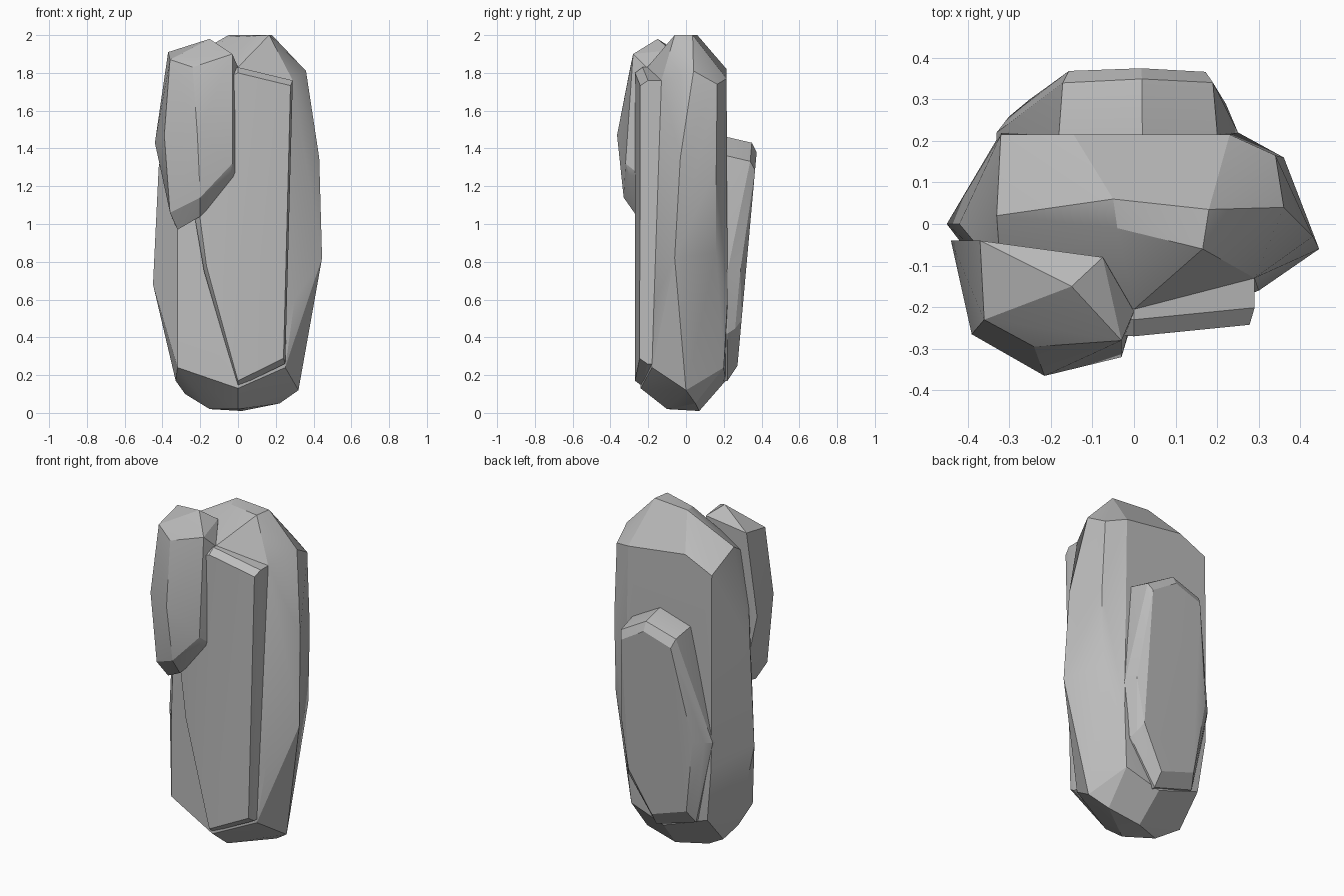
import bpy
import bmesh
import math
from mathutils import Vector

cube = bpy.data.objects.get("Cube")
if cube:
    bpy.data.objects.remove(cube, do_unlink=True)

# One plain stone colour
stone = bpy.data.materials.new("grey_stone")
stone.use_nodes = True
colour = (.5, .5, .5, 1)
stone.diffuse_color = colour
stone.node_tree.nodes["Principled BSDF"].inputs["Base Color"].default_value = colour


def chunk(name, points, smooth_angle=22):
    """A faceted stone chunk: the convex hull of its corner points."""
    bm = bmesh.new()
    for point in points:
        bm.verts.new(point)
    hull = bmesh.ops.convex_hull(bm, input=bm.verts)
    loose = [v for v in bm.verts if not v.link_faces]
    bmesh.ops.delete(bm, geom=loose, context='VERTS')
    bmesh.ops.dissolve_limit(bm, angle_limit=math.radians(3),
                             verts=bm.verts, edges=bm.edges)
    bmesh.ops.recalc_face_normals(bm, faces=bm.faces)
    mesh = bpy.data.meshes.new(name)
    bm.to_mesh(mesh)
    bm.free()
    mesh.materials.append(stone)
    obj = bpy.data.objects.new(name, mesh)
    bpy.context.collection.objects.link(obj)
    bpy.ops.object.select_all(action='DESELECT')
    obj.select_set(True)
    bpy.context.view_layer.objects.active = obj
    bpy.ops.object.shade_smooth_by_angle(angle=math.radians(smooth_angle))
    return obj


def layered(outline, layers):
    """Repeat an x-z outline at several depths, each moved in by an inset."""
    count = len(outline)
    centre = sum((Vector(p) for p in outline), Vector((0, 0))) / count
    points = []
    for depth, inset in layers:
        for corner in outline:
            corner = Vector(corner)
            x, z = corner + (centre - corner).normalized() * inset
            points.append((x, depth(x, z), z))
    return points


# Main standing boulder: crown, shoulders, side ridges, then foot
crown = [(-.05, .06, 2), (.18, .035, 2), (.165, -.06, 2), (-.04, -.01, 1.99)]
shoulders = [
    (.36, .04, 1.81), (.34, .165, 1.74), (.23, .215, 1.77), (-.145, .215, 1.82),
    (-.32, .215, 1.74), (-.33, .02, 1.84), (0, -.205, 1.83), (.29, -.13, 1.76),
    (-.32, -.12, 1.75),
]
ridges = [
    (.43, -.03, 1.35), (.445, -.06, .82), (.36, .16, 1.3), (.35, .16, .85),
    (-.42, 0, 1.3), (-.45, 0, .68), (-.32, .22, .6), (.25, .22, .6),
    (.3, -.16, .6), (-.32, -.17, .7),
]
foot = [
    (.32, 0, .12), (.22, .05, .05), (.02, .07, .01), (0, -.1, .02),
    (-.15, 0, .02), (-.28, .05, .1), (-.33, -.02, .17), (-.32, -.17, .24),
    (0, -.24, .13), (.25, -.18, .24), (-.28, .2, .27), (.22, .2, .24),
    (0, .21, .17),
]
chunk("main_boulder", crown + shoulders + ridges + foot)

# Raised slab on the front face
slab_outline = [(0, 1.83), (.29, 1.76), (.25, .26), (0, .14),
                (-.18, .75), (-.24, 1.1), (-.2, 1.75)]


def slab_front(x, z):
    return -.27 + abs(x) * .1


chunk("front_slab", layered(slab_outline, [
    (lambda x, z: -.1, 0),
    (lambda x, z: slab_front(x, z) + .04, 0),
    (slab_front, .03),
]), 15)

# Leaning shard on the back
shard_outline = [(.02, 1.46), (.2, 1.36), (.25, .75), (.21, .42), (.04, .17),
                 (-.22, .25), (-.33, .75), (-.18, 1.4)]


def shard_face(x, z):
    return .25 + z * .09 - max(0, -.15 - x) * .2


chunk("back_shard", layered(shard_outline, [
    (lambda x, z: .15, 0),
    (lambda x, z: .22, 0),
    (lambda x, z: shard_face(x, z) - .03, .03),
    (shard_face, .08),
]), 15)

# Overhanging lump on the upper front corner: cap, belly, then underside
cap = [
    (-.15, -.15, 1.98), (-.37, -.04, 1.91), (-.36, -.23, 1.87),
    (-.24, -.295, 1.83), (-.03, -.28, 1.9), (0, -.21, 1.83), (-.075, -.08, 1.92),
]
belly = [
    (-.215, -.365, 1.47), (-.39, -.265, 1.47), (-.44, -.04, 1.43),
    (-.03, -.32, 1.32), (0, -.22, 1.24), (-.05, -.1, 1.25),
]
underside = [
    (-.36, -.25, 1.06), (-.2, -.33, 1.14), (-.04, -.3, 1.26),
    (-.32, -.2, .97), (-.34, -.05, 1.01), (-.2, -.26, 1.04),
]
chunk("upper_lump", cap + belly + underside)
